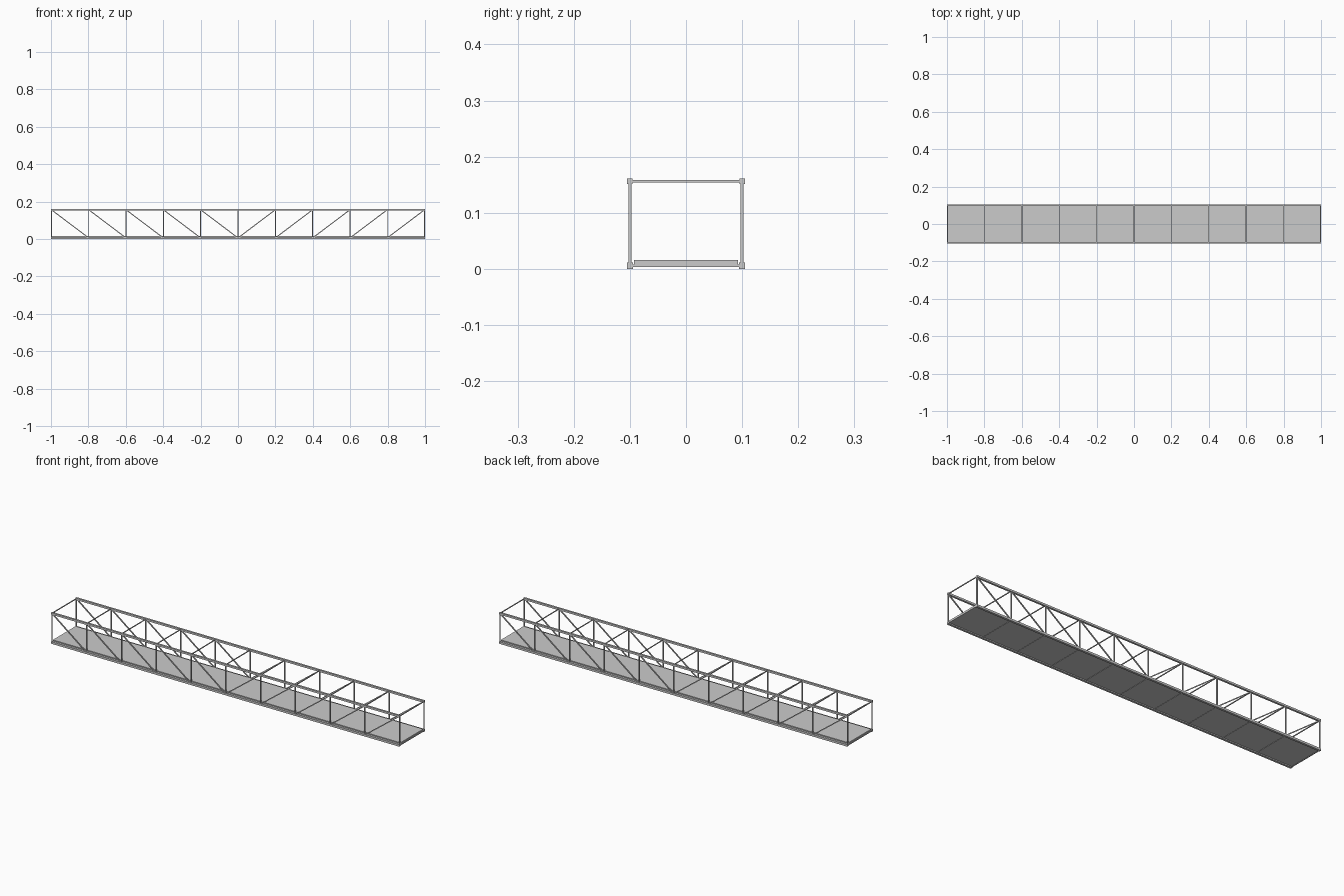
import bpy
from mathutils import Vector

if "Cube" in bpy.data.objects:
    bpy.data.objects.remove(bpy.data.objects["Cube"])

HALF_W = 0.1            # chord centre lines in y
Z_LOW, Z_TOP = 0.0055, 0.156
PANELS = 10
END = 0.9975            # centre of the end posts


def beam(name, a, b, w, h):
    """Rectangular bar from a to b; w across, h in the upright direction."""
    a, b = Vector(a), Vector(b)
    d = b - a
    bpy.ops.mesh.primitive_cube_add(size=1)
    o = bpy.context.object
    o.name = name
    o.location = (a + b) / 2
    o.rotation_mode = 'QUATERNION'
    # local z runs along the bar, local y stays as upright as possible
    o.rotation_quaternion = d.to_track_quat('Z', 'Y')
    o.scale = (w, h, d.length)
    return o


xs = [-END + 2 * END * i / PANELS for i in range(PANELS + 1)]

# Side trusses
for side, y in (("front", -HALF_W), ("back", HALF_W)):
    beam(side + "_bottom_chord", (-1, y, Z_LOW), (1, y, Z_LOW), 0.011, 0.011)
    beam(side + "_top_chord", (-1, y, Z_TOP), (1, y, Z_TOP), 0.010, 0.010)
    for i, x in enumerate(xs):
        beam(f"{side}_post_{i}", (x, y, Z_LOW), (x, y, Z_TOP), 0.005, 0.005)
    # Diagonals fall towards the middle of the span
    for i in range(PANELS):
        za, zb = (Z_TOP, Z_LOW) if i < PANELS // 2 else (Z_LOW, Z_TOP)
        beam(f"{side}_diagonal_{i}", (xs[i], y, za), (xs[i + 1], y, zb), 0.005, 0.005)

# Cross beams at the top and under the deck
for i, x in enumerate(xs):
    beam(f"top_cross_beam_{i}", (x, -HALF_W, Z_TOP), (x, HALF_W, Z_TOP), 0.004, 0.004)
    beam(f"floor_beam_{i}", (x, -HALF_W, Z_LOW), (x, HALF_W, Z_LOW), 0.005, 0.005)

# Walking deck
bpy.ops.mesh.primitive_cube_add(size=1, location=(0, 0, 0.010))
deck = bpy.context.object
deck.name = "deck"
deck.scale = (2 * END, 0.186, 0.011)
